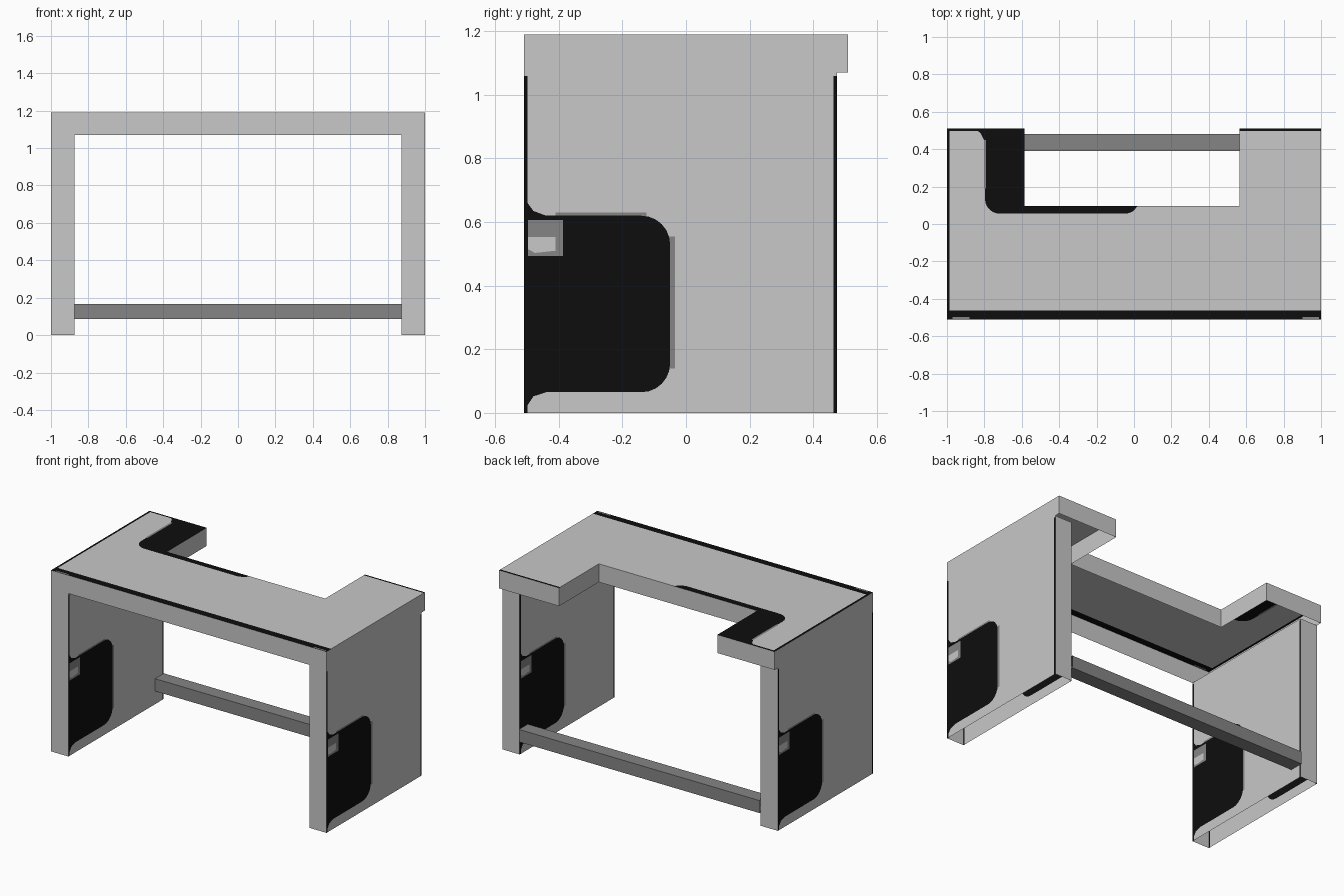
import bpy, bmesh, math
from mathutils import Vector
from mathutils.geometry import delaunay_2d_cdt

if "Cube" in bpy.data.objects:
    bpy.data.objects.remove(bpy.data.objects["Cube"])


def material(name, v):
    m = bpy.data.materials.new(name)
    m.diffuse_color = (v, v, v, 1)
    m.use_nodes = True
    m.node_tree.nodes["Principled BSDF"].inputs["Base Color"].default_value = m.diffuse_color
    return m


LIGHT, BLACK, GREY = 0, 1, 2
MATS = [material("light grey", 0.58), material("black", 0.004), material("mid grey", 0.235)]


def rect(x0, x1, y0, y1):
    return [(x0, y0), (x1, y0), (x1, y1), (x0, y1)]


def arc(cx, cy, r, a0, a1, n=6):
    angles = [math.radians(a0 + (a1 - a0) * i / n) for i in range(n + 1)]
    return [(cx + r * math.cos(a), cy + r * math.sin(a)) for a in angles]


def inside(p, poly):
    hit = False
    for (x0, y0), (x1, y1) in zip(poly, poly[1:] + poly[:1]):
        if (y0 > p[1]) != (y1 > p[1]) and p[0] < x0 + (p[1] - y0) * (x1 - x0) / (y1 - y0):
            hit = not hit
    return hit


def painted_sheet(bm, outline, regions, place):
    """Flat sheet cut along the region outlines; later regions paint over earlier ones."""
    pts, edges = [], []
    for poly in [outline] + [r[0] for r in regions]:
        s, n = len(pts), len(poly)
        pts += [Vector(p) for p in poly]
        edges += [(s + i, s + (i + 1) % n) for i in range(n)]
    co, _, tris = delaunay_2d_cdt(pts, edges, [], 0, 1e-5)[:3]
    verts = [bm.verts.new(place(c.x, c.y)) for c in co]
    for t in tris:
        c = sum((co[i] for i in t), Vector((0, 0))) / len(t)
        if not inside(c, outline):
            continue
        a, b, d = (co[i] for i in t[:3])
        order = t if (b - a).cross(d - a) > 0 else t[::-1]
        f = bm.faces.new([verts[i] for i in order])
        for poly, mat in regions:
            if inside(c, poly):
                f.material_index = mat


def wall(bm, points, mat=LIGHT):
    bm.faces.new([bm.verts.new(p) for p in points]).material_index = mat


def finish(name, bm):
    bmesh.ops.remove_doubles(bm, verts=bm.verts, dist=1e-5)
    loose = [v for v in bm.verts if not v.link_faces]
    bmesh.ops.delete(bm, geom=loose, context='VERTS')
    me = bpy.data.meshes.new(name)
    bm.to_mesh(me)
    bm.free()
    for m in MATS:
        me.materials.append(m)
    bpy.context.collection.objects.link(bpy.data.objects.new(name, me))


# Table top: U-shaped shell, open underneath
Z0, Z1, D = 1.07, 1.19, 0.51
top = [(-1, -D), (1, -D), (1, D), (0.565, D), (0.565, 0.097),
       (-0.585, 0.097), (-0.585, D), (-1, D)]
corner = ([(-0.585, D), (-0.85, D), (-0.82, 0.485), (-0.803, 0.45), (-0.797, 0.40)]
          + arc(-0.717, 0.135, 0.08, 180, 270)
          + [(-0.04, 0.055), (-0.005, 0.067), (0.02, 0.097), (-0.585, 0.097)])
top_paint = [
    (rect(-1, 1, -D, -0.462), BLACK),
    (rect(-1, -0.986, -D, D), BLACK),
    (rect(-1, -0.8, 0.498, D), BLACK),
    (rect(0.565, 1, 0.498, D), BLACK),
    (corner, BLACK),
    (rect(-0.803, -0.79, 0.19, 0.45), GREY),
    (rect(-0.97, -0.88, -0.507, -0.497), GREY),
    (rect(0.9, 0.99, -0.507, -0.497), GREY),
]
bm = bmesh.new()
painted_sheet(bm, top, top_paint, lambda x, y: (x, y, Z1))
for (ax, ay), (bx, by) in zip(top, top[1:] + top[:1]):
    wall(bm, [(ax, ay, Z0), (bx, by, Z0), (bx, by, Z1), (ax, ay, Z1)])
finish("table_top", bm)

# Side legs: hollow panels, open at top and bottom, painted on both broad faces
F, B = -0.51, 0.475
panel = ([(F, 0), (-0.498, 0), (-0.498, 0.025), (-0.48, 0.052), (-0.44, 0.065)]
         + arc(-0.14, 0.155, 0.09, -90, 0) + arc(-0.14, 0.53, 0.09, 0, 90)
         + [(-0.44, 0.62), (-0.48, 0.635), (-0.498, 0.66), (-0.498, 1.06), (F, 1.06)])
leg_paint = [
    (rect(-0.41, -0.125, 0.615, 0.63), GREY),
    (rect(-0.06, -0.035, 0.14, 0.555), GREY),
    (panel, BLACK),
    (rect(0.464, B, 0, 1.06), BLACK),
    (rect(-0.497, -0.387, 0.493, 0.607), GREY),
    ([(-0.497, 0.515), (-0.475, 0.503), (-0.41, 0.51), (-0.41, 0.553), (-0.497, 0.553)], LIGHT),
]
for name, xa, xb in (("left_leg", -1, -0.875), ("right_leg", 0.875, 1)):
    bm = bmesh.new()
    side = rect(F, B, 0, Z0)
    painted_sheet(bm, side, leg_paint, lambda y, z: (xb, y, z))
    painted_sheet(bm, side, leg_paint, lambda y, z: (xa, F + B - y, z))
    wall(bm, [(xa, F, 0), (xb, F, 0), (xb, F, Z0), (xa, F, Z0)])
    wall(bm, [(xb, B, 0), (xa, B, 0), (xa, B, Z0), (xb, B, Z0)])
    finish(name, bm)

# Rear crossbar between the legs
bm = bmesh.new()
section = rect(0.39, 0.482, 0.085, 0.167)
for (ay, az), (by, bz) in zip(section, section[1:] + section[:1]):
    wall(bm, [(-0.875, ay, az), (-0.875, by, bz), (0.875, by, bz), (0.875, ay, az)][::-1], GREY)
finish("crossbar", bm)
